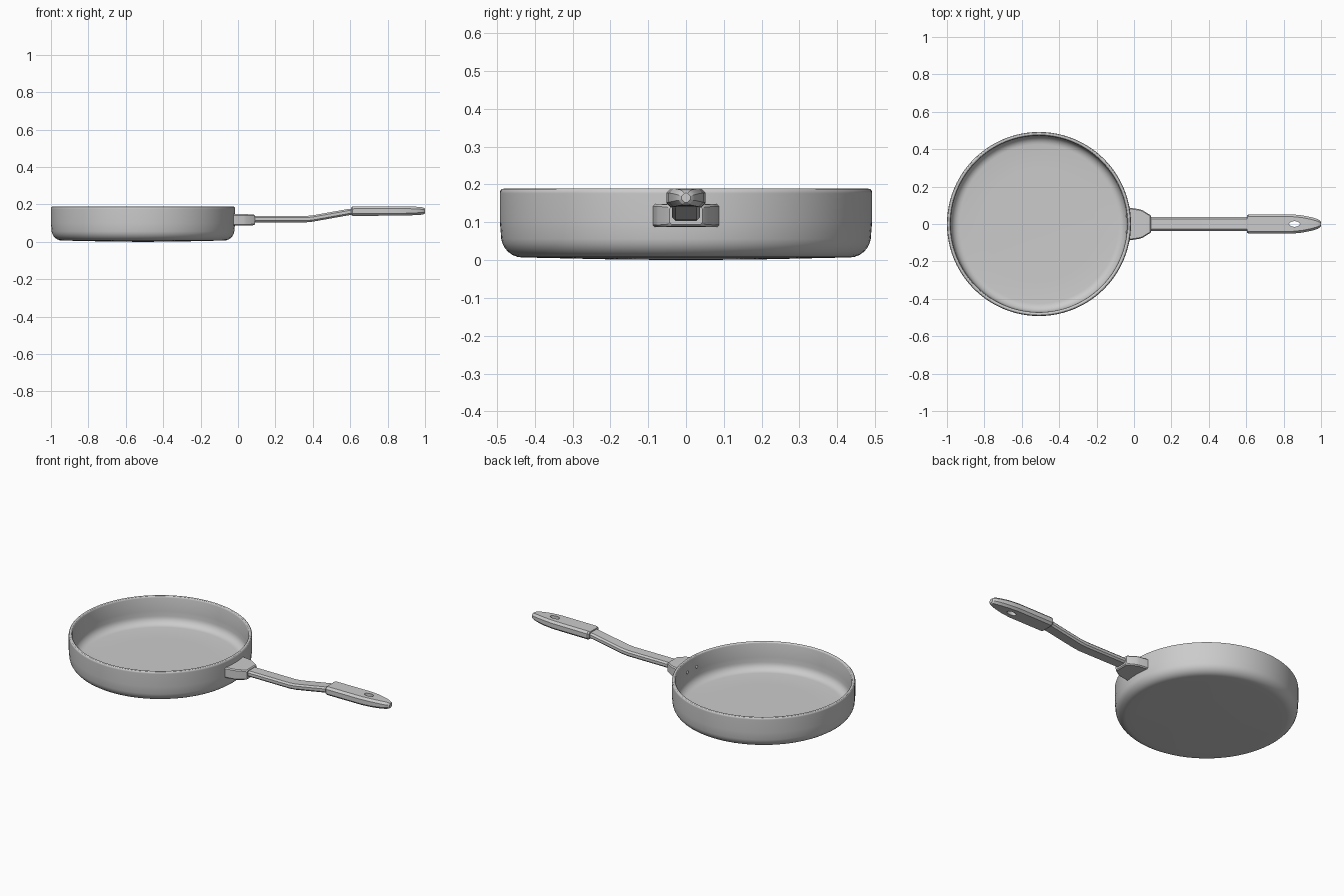
import bpy, bmesh, math

if "Cube" in bpy.data.objects:
    bpy.data.objects.remove(bpy.data.objects["Cube"])

CX = -0.508  # centre of the pan


def make_object(name, bm, angle=30):
    bmesh.ops.recalc_face_normals(bm, faces=bm.faces)
    mesh = bpy.data.meshes.new(name)
    bm.to_mesh(mesh)
    bm.free()
    obj = bpy.data.objects.new(name, mesh)
    bpy.context.collection.objects.link(obj)
    bpy.ops.object.select_all(action='DESELECT')
    obj.select_set(True)
    bpy.context.view_layer.objects.active = obj
    bpy.ops.object.shade_smooth_by_angle(angle=math.radians(angle))
    return obj


def arc(cx, cz, r, a0, a1, n=6):
    return [(cx + r * math.cos(math.radians(a0 + (a1 - a0) * i / n)),
             cz + r * math.sin(math.radians(a0 + (a1 - a0) * i / n))) for i in range(n + 1)]


def lathe(name, profile, steps=96):
    bm = bmesh.new()
    verts = [bm.verts.new((r, 0, z)) for r, z in profile]
    edges = [bm.edges.new(pair) for pair in zip(verts, verts[1:])]
    bmesh.ops.spin(bm, geom=verts + edges, cent=(0, 0, 0), axis=(0, 0, 1),
                   angle=math.tau, steps=steps, use_duplicate=False)
    bmesh.ops.remove_doubles(bm, verts=bm.verts, dist=1e-5)
    bmesh.ops.translate(bm, verts=bm.verts, vec=(CX, 0, 0))
    return make_object(name, bm)


def loft(name, stations):
    """Chamfered-box sections: (x, z bottom, z top, half width, chamfer)."""
    bm = bmesh.new()
    rings = []
    for x, z0, z1, w, c in stations:
        pts = [(w, z0 + c), (w, z1 - c), (w - c, z1), (c - w, z1),
               (-w, z1 - c), (-w, z0 + c), (c - w, z0), (w - c, z0)]
        rings.append([bm.verts.new((x, y, z)) for y, z in pts])
    for a, b in zip(rings, rings[1:]):
        for i in range(8):
            j = (i + 1) % 8
            bm.faces.new((a[i], a[j], b[j], b[i]))
    bm.faces.new(rings[0])
    bm.faces.new(rings[-1])
    return make_object(name, bm, 25)


# Pan body: slightly domed base, rounded lower edge, thin rolled rim, flat floor
lathe("pan_body", [(0, 0), (0.2, 0.002), (0.38, 0.006)]
      + arc(0.432, 0.064, 0.057, -90, -8)
      + [(0.492, 0.1), (0.492, 0.176)]
      + arc(0.482, 0.179, 0.010, 0, 180)
      + [(0.471, 0.1)]
      + arc(0.425, 0.072, 0.045, 0, -90)
      + [(0.3, 0.025), (0, 0.025)])

# Bracket joining the handle to the wall
loft("handle_bracket", [
    (-0.028, 0.087, 0.148, 0.088, 0.006), (0.03, 0.087, 0.148, 0.079, 0.006),
    (0.045, 0.087, 0.148, 0.074, 0.006), (0.085, 0.089, 0.146, 0.049, 0.006),
    (0.091, 0.094, 0.141, 0.044, 0.006)])

# Cranked bar
loft("handle_bar", [
    (0.07, 0.104, 0.138, 0.037, 0.009), (0.36, 0.104, 0.138, 0.037, 0.009),
    (0.40, 0.108, 0.142, 0.037, 0.009), (0.59, 0.142, 0.176, 0.037, 0.009),
    (0.64, 0.147, 0.180, 0.037, 0.009)])

# Grip with a rounded tip
grip = loft("handle_grip", [
    (0.604, 0.144, 0.184, 0.046, 0.010), (0.612, 0.139, 0.189, 0.052, 0.012),
    (0.84, 0.140, 0.190, 0.052, 0.012), (0.90, 0.141, 0.190, 0.046, 0.012),
    (0.95, 0.143, 0.188, 0.036, 0.012), (0.98, 0.145, 0.186, 0.027, 0.012),
    (0.994, 0.148, 0.182, 0.019, 0.010), (1.0, 0.153, 0.177, 0.012, 0.008)])

# Hanging hole cut through the grip
bpy.ops.mesh.primitive_cylinder_add(vertices=24, radius=1, depth=0.2, location=(0.858, 0, 0.165))
cutter = bpy.context.object
cutter.name = "hole_cutter"
cutter.scale = (0.029, 0.015, 1)
cutter.hide_render = True
cut = grip.modifiers.new("hole", 'BOOLEAN')
cut.object = cutter
cut.solver = 'EXACT'
bpy.context.view_layer.objects.active = grip
while grip.modifiers[0] != cut and grip.modifiers.find("hole") > 0:
    bpy.ops.object.modifier_move_up(modifier="hole")
bpy.ops.object.modifier_apply(modifier="hole")
bpy.data.objects.remove(cutter)

# Rivet heads on the inner wall
for side, y in (("left", -0.043), ("right", 0.043)):
    bm = bmesh.new()
    bmesh.ops.create_uvsphere(bm, u_segments=16, v_segments=8, radius=0.009)
    for v in bm.verts:
        v.co.x = v.co.x * 0.6 + CX + math.sqrt(0.471 ** 2 - y * y)
        v.co.y += y
        v.co.z += 0.12
    make_object("rivet_" + side, bm)
